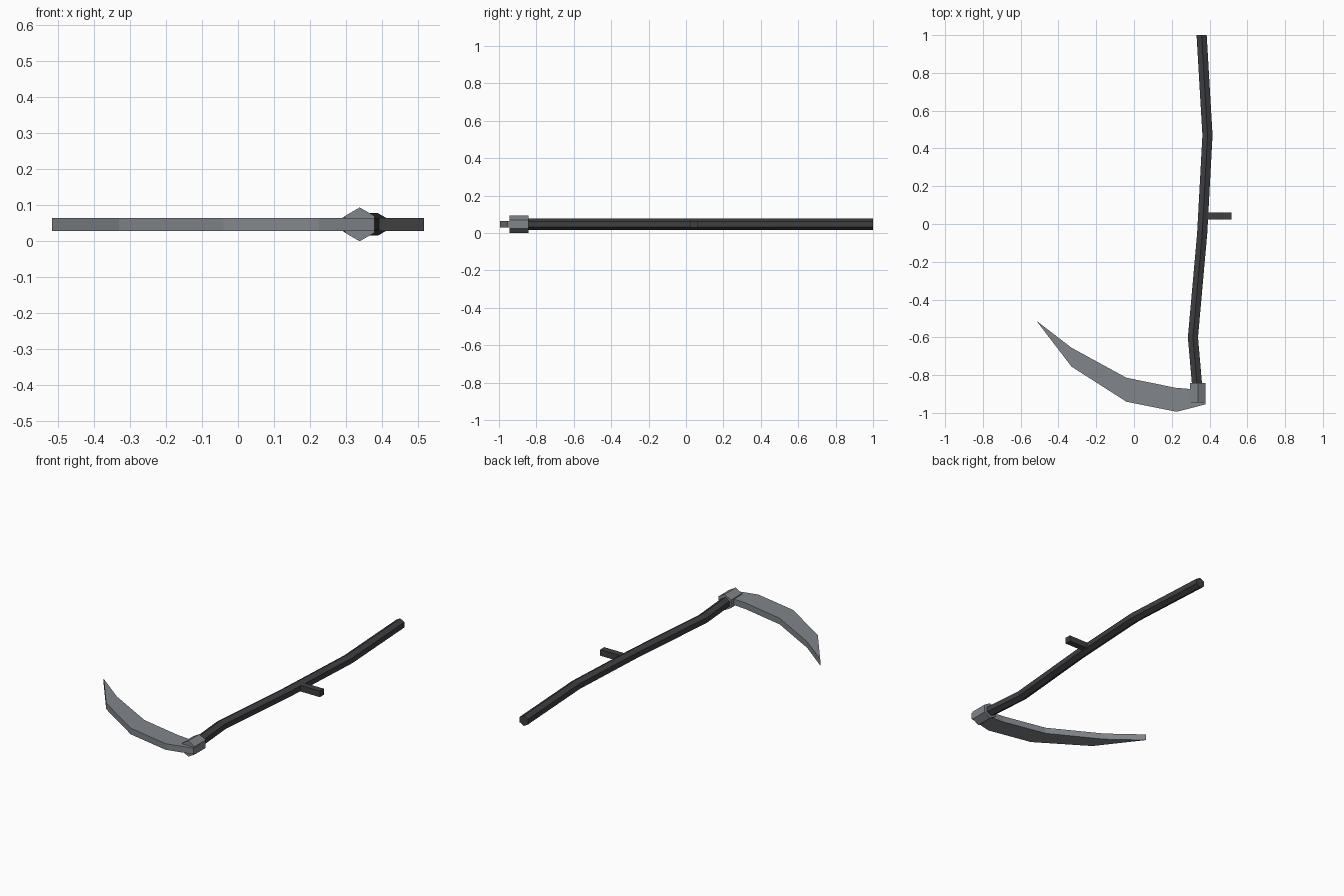
import bpy, bmesh, math

if "Cube" in bpy.data.objects:
    bpy.data.objects.remove(bpy.data.objects["Cube"])

ZC = 0.047  # height of the shared centre plane


def material(name, rgb):
    m = bpy.data.materials.new(name)
    m.diffuse_color = (*rgb, 1)
    m.use_nodes = True
    m.node_tree.nodes["Principled BSDF"].inputs["Base Color"].default_value = m.diffuse_color
    return m


def finish(name, bm, mat):
    bmesh.ops.recalc_face_normals(bm, faces=bm.faces)
    me = bpy.data.meshes.new(name)
    bm.to_mesh(me)
    bm.free()
    me.materials.append(mat)
    ob = bpy.data.objects.new(name, me)
    bpy.context.collection.objects.link(ob)
    return ob


def hex_loft(name, path, r, mat):
    """Six-sided bar, point up, following (x, y) stations."""
    bm = bmesh.new()
    rings = []
    for x, y in path:
        rings.append([bm.verts.new((x + r * math.sin(k * math.pi / 3), y,
                                    ZC + r * math.cos(k * math.pi / 3)))
                      for k in range(6)])
    for a, b in zip(rings, rings[1:]):
        for k in range(6):
            j = (k + 1) % 6
            bm.faces.new((a[k], a[j], b[j], b[k]))
    bm.faces.new(rings[0])
    bm.faces.new(rings[-1])
    return finish(name, bm, mat)


def slab(name, inner, outer, tip, half, mat):
    """Flat plate between two edges, running to a point."""
    bm = bmesh.new()
    outline = inner + ([tip] if tip else []) + outer[::-1]
    low, high = [[bm.verts.new((x, y, ZC + s * half)) for x, y in outline]
                 for s in (-1, 1)]
    n, last = len(outline), len(inner) - 1
    for ring in (low, high):
        for i in range(last):
            bm.faces.new((ring[i], ring[i + 1], ring[n - 2 - i], ring[n - 1 - i]))
        if tip:
            bm.faces.new((ring[last], ring[last + 1], ring[last + 2]))
    for i in range(n):
        j = (i + 1) % n
        bm.faces.new((low[i], low[j], high[j], high[i]))
    return finish(name, bm, mat)


dark = material("dark_handle", (0.05, 0.05, 0.055))
steel = material("steel", (0.22, 0.235, 0.255))

# Long bent shaft
hex_loft("shaft", [(0.338, -0.90), (0.312, -0.60), (0.361, -0.05),
                   (0.389, 0.47), (0.358, 1.0)], 0.031, dark)

# Collar joining blade and shaft
hex_loft("collar", [(0.338, -0.945), (0.338, -0.842)], 0.047, steel)

# Curved blade
slab("blade",
     [(0.379, -0.88), (0.22, -0.867), (-0.04, -0.814), (-0.331, -0.655)],
     [(0.379, -0.955), (0.225, -0.994), (-0.04, -0.941), (-0.331, -0.755)],
     (-0.517, -0.512), 0.018, steel)

# Side grip
bm = bmesh.new()
bmesh.ops.create_cube(bm, size=1)
bmesh.ops.scale(bm, vec=(0.15, 0.037, 0.036), verts=bm.verts)
bmesh.ops.translate(bm, vec=(0.442, 0.042, ZC), verts=bm.verts)
finish("side_grip", bm, dark)
